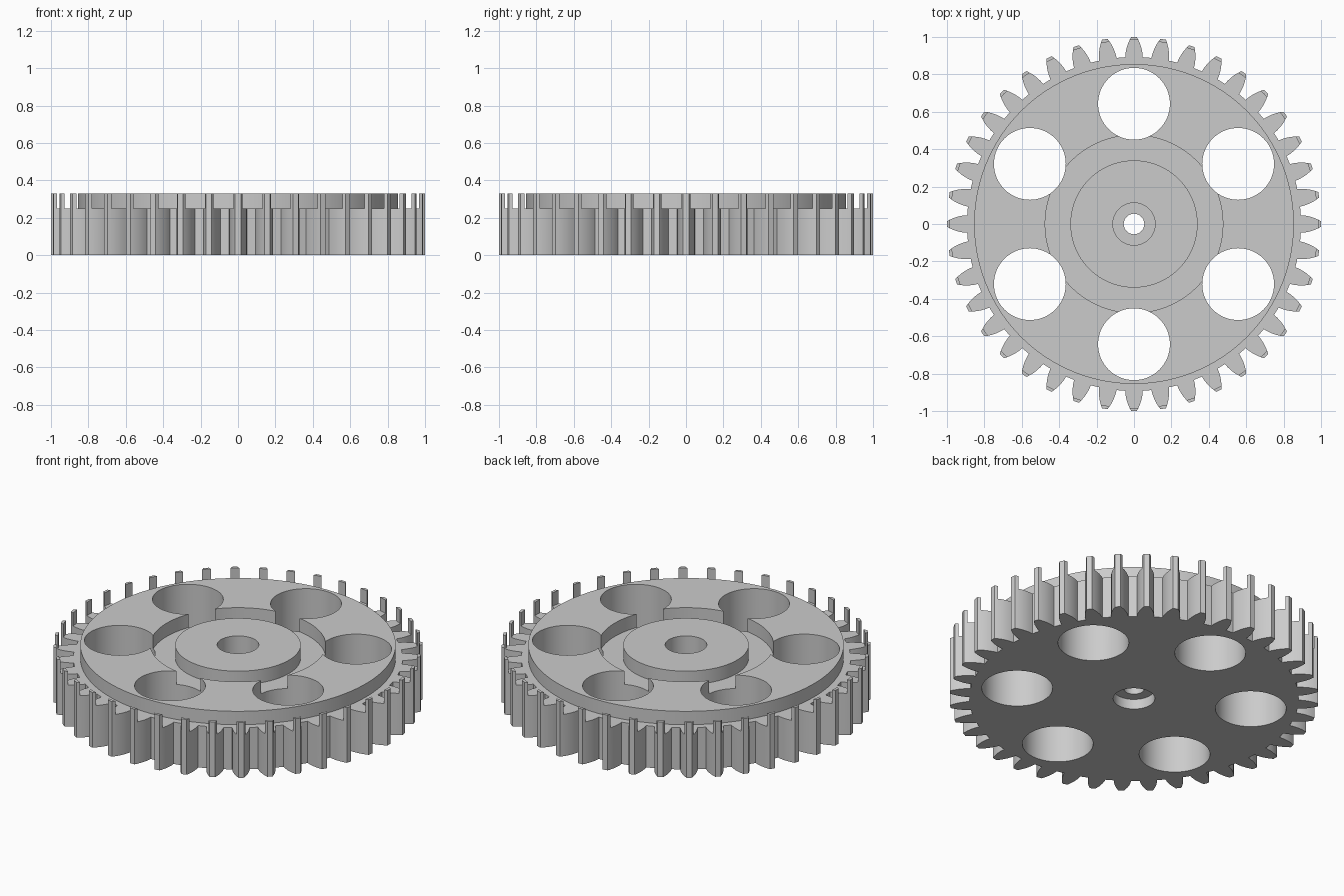
import bpy, bmesh
from math import sin, cos, pi, radians

if "Cube" in bpy.data.objects:
    bpy.data.objects.remove(bpy.data.objects["Cube"])

TEETH = 40
HEIGHT = 0.33
STEP = 0.25        # floor level of the two ring grooves
SEGMENTS = 120

grey = bpy.data.materials.new("plain grey")
grey.use_nodes = True
colour = (0.6, 0.6, 0.6, 1)
grey.diffuse_color = colour
grey.node_tree.nodes["Principled BSDF"].inputs["Base Color"].default_value = colour


def finish(name, bm):
    bmesh.ops.remove_doubles(bm, verts=bm.verts, dist=1e-5)
    bmesh.ops.recalc_face_normals(bm, faces=bm.faces)
    mesh = bpy.data.meshes.new(name)
    bm.to_mesh(mesh)
    bm.free()
    obj = bpy.data.objects.new(name, mesh)
    mesh.materials.append(grey)
    bpy.context.collection.objects.link(obj)
    return obj


def lathe(name, profile, centre=(0, 0), segments=SEGMENTS):
    """Turn a closed (radius, z) outline around a vertical axis."""
    bm = bmesh.new()
    rings = []
    for i in range(segments):
        a = 2 * pi * i / segments
        rings.append([bm.verts.new((centre[0] + r * cos(a), centre[1] + r * sin(a), z))
                      for r, z in profile])
    for i in range(segments):
        p, q = rings[i], rings[(i + 1) % segments]
        for j in range(len(profile)):
            k = (j + 1) % len(profile)
            if profile[j][0] or profile[k][0]:
                bm.faces.new((p[j], q[j], q[k], p[k]))
    return finish(name, bm)


def band(r_in, r_out, low, high):
    return [(r_in, low), (r_out, low), (r_out, high), (r_in, high)]


# Toothed blank: one curved tooth flank, mirrored and repeated
flank = [(0.893, 0.047), (0.915, 0.045), (0.94, 0.040),
         (0.965, 0.032), (0.985, 0.023), (1.0, 0.015)]
tooth = [(r, -w / r) for r, w in flank] + [(r, w / r) for r, w in reversed(flank)]
bm = bmesh.new()
outline = []
for t in range(TEETH):
    for r, a in tooth:
        a += 2 * pi * t / TEETH
        outline.append(bm.verts.new((r * cos(a), r * sin(a), 0)))
base = bm.faces.new(outline)
top = bmesh.ops.extrude_face_region(bm, geom=[base])["geom"]
bmesh.ops.translate(bm, vec=(0, 0, HEIGHT),
                    verts=[v for v in top if isinstance(v, bmesh.types.BMVert)])
gear = finish("gear_wheel", bm)

# Cutters: tooth groove, hub groove, stepped bore and six lightening holes
BELOW, ABOVE = -0.1, 0.5
cutters = [
    lathe("tooth_groove_cutter", band(0.855, 0.983, STEP, ABOVE)),
    lathe("hub_groove_cutter", band(0.34, 0.475, STEP, ABOVE)),
    lathe("bore_cutter", [(0, BELOW), (0.113, BELOW), (0.113, 0.06), (0.055, 0.06),
                          (0.055, 0.12), (0.113, 0.12), (0.113, ABOVE), (0, ABOVE)],
          segments=48),
]
for i in range(6):
    a = radians(30 + 60 * i)
    cutters.append(lathe("round_hole_cutter", band(0, 0.192, BELOW, ABOVE),
                         (0.643 * cos(a), 0.643 * sin(a)), 64))

bpy.ops.object.select_all(action="DESELECT")
gear.select_set(True)
bpy.context.view_layer.objects.active = gear
for cutter in cutters:
    cutter.hide_render = True
    cut = gear.modifiers.new("cut", "BOOLEAN")
    cut.operation = "DIFFERENCE"
    cut.solver = "EXACT"
    cut.object = cutter
    bpy.ops.object.modifier_apply(modifier=cut.name)
    bpy.data.objects.remove(cutter)

# Smooth round walls, crisp rims
bpy.ops.object.shade_smooth_by_angle(angle=radians(25))
